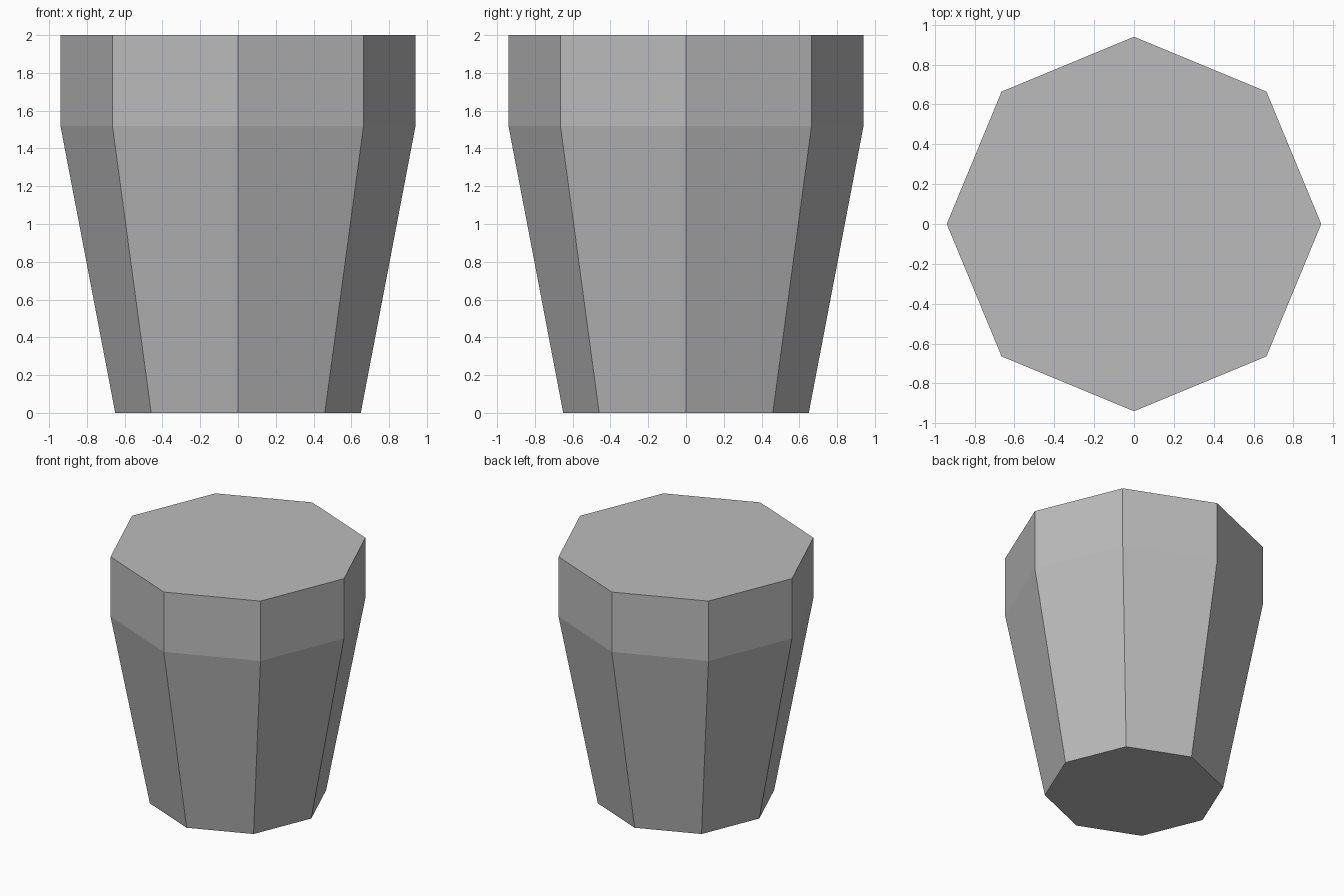
import bpy, bmesh
from math import cos, sin, tau

cube = bpy.data.objects.get("Cube")
if cube:
    bpy.data.objects.remove(cube, do_unlink=True)

SIDES = 8
PROFILE = [(0.65, 0.0), (0.94, 1.52), (0.94, 2.0)]  # radius, height

# Plain grey material
grey = bpy.data.materials.new("plain_grey")
grey.use_nodes = True
colour = (0.5, 0.5, 0.5, 1)
grey.diffuse_color = colour
grey.node_tree.nodes["Principled BSDF"].inputs["Base Color"].default_value = colour

# Tapered octagonal body with a straight upper band and closed ends
bm = bmesh.new()
rings = [[bm.verts.new((r * cos(tau * i / SIDES), r * sin(tau * i / SIDES), z))
          for i in range(SIDES)] for r, z in PROFILE]
for low, high in zip(rings, rings[1:]):
    for i in range(SIDES):
        j = (i + 1) % SIDES
        bm.faces.new((low[i], low[j], high[j], high[i]))
bm.faces.new(rings[0][::-1])
bm.faces.new(rings[-1])

mesh = bpy.data.meshes.new("tapered_body")
bm.to_mesh(mesh)
bm.free()
mesh.materials.append(grey)
body = bpy.data.objects.new("tapered_body", mesh)
bpy.context.collection.objects.link(body)
